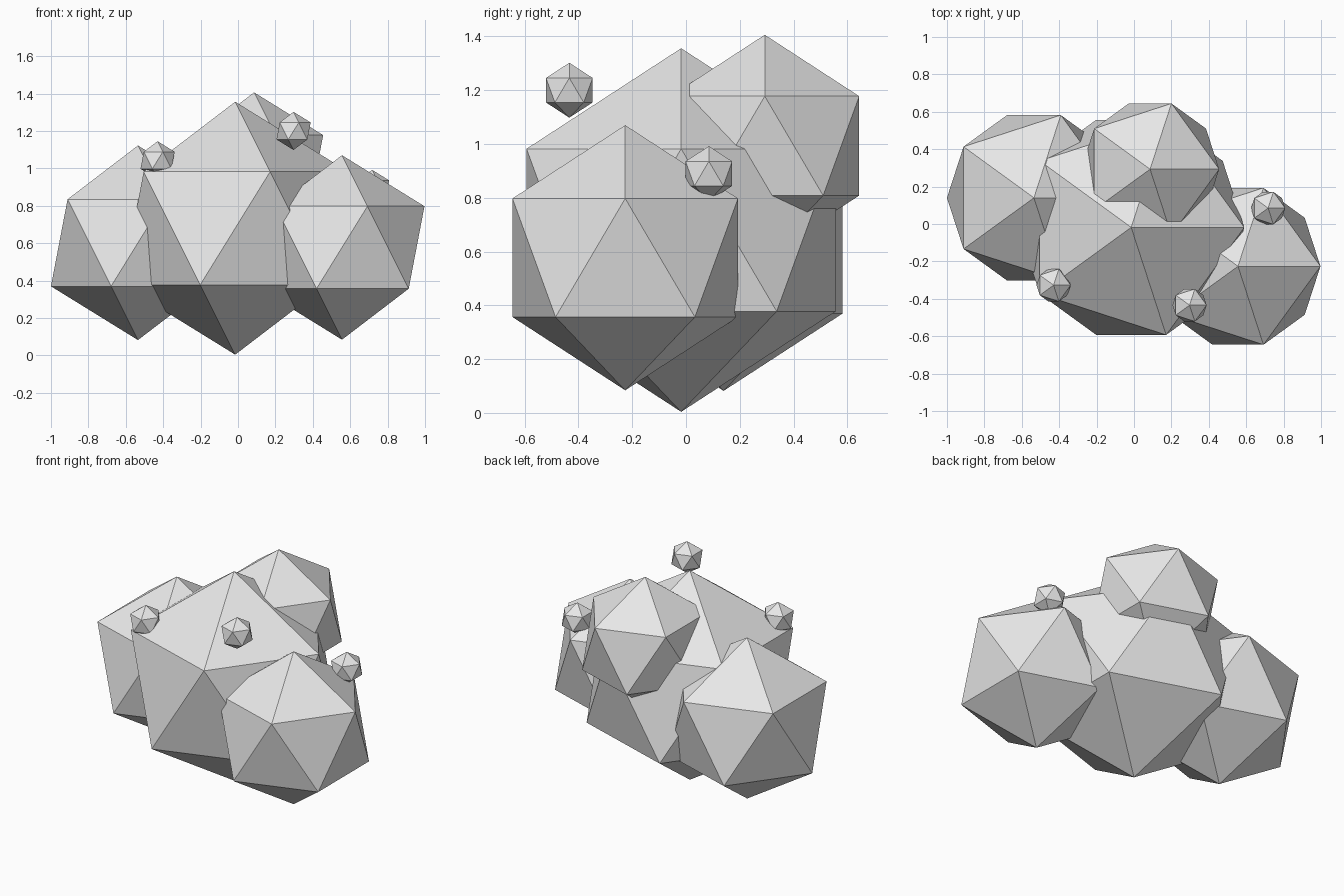
import bpy

if "Cube" in bpy.data.objects:
    bpy.data.objects.remove(bpy.data.objects["Cube"])

# One pale material for the whole cloud
mat = bpy.data.materials.new("cloud_white")
mat.diffuse_color = (0.8, 0.8, 0.8, 1.0)
mat.use_nodes = True
mat.node_tree.nodes["Principled BSDF"].inputs["Base Color"].default_value = mat.diffuse_color


def puff(name, center, radius):
    """Faceted 20-sided ball."""
    bpy.ops.mesh.primitive_ico_sphere_add(subdivisions=1, radius=radius, location=center)
    ob = bpy.context.object
    ob.name = name
    ob.data.materials.append(mat)


# Large overlapping puffs
puff("main_puff", (-0.015, -0.018, 0.68), 0.676)
puff("left_puff", (-0.535, 0.14, 0.602), 0.52)
puff("right_puff", (0.556, -0.226, 0.577), 0.493)
puff("back_top_puff", (0.086, 0.293, 0.993), 0.413)

# Small droplets around the cloud
puff("left_droplet", (-0.43, -0.327, 1.043), 0.102)
puff("front_droplet", (0.297, -0.434, 1.20), 0.102)
puff("right_droplet", (0.717, 0.085, 0.89), 0.102)
